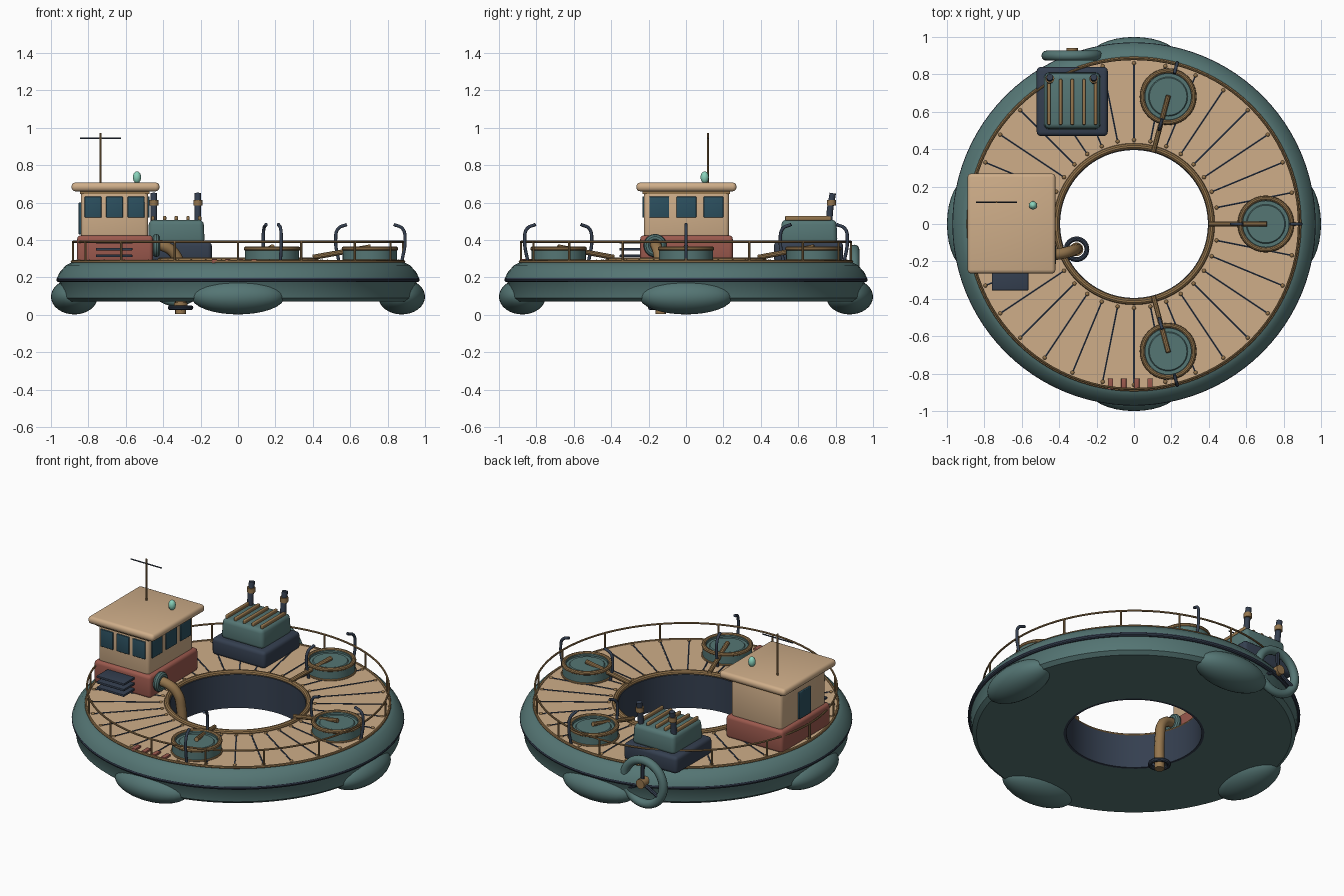
import bpy, bmesh, math
from mathutils import Vector, Matrix

if "Cube" in bpy.data.objects:
    bpy.data.objects.remove(bpy.data.objects["Cube"])

def mat(name, c):
    m = bpy.data.materials.new(name)
    m.diffuse_color = (*c, 1)
    m.use_nodes = True
    m.node_tree.nodes["Principled BSDF"].inputs["Base Color"].default_value = m.diffuse_color
    return m

TEAL = mat("teal", (0.09, 0.18, 0.175))
TAN = mat("tan", (0.62, 0.42, 0.25))
BRONZE = mat("bronze", (0.30, 0.18, 0.075))
NAVY = mat("navy", (0.035, 0.05, 0.08))
RED = mat("red", (0.33, 0.10, 0.075))
GLASS = mat("glass", (0.025, 0.08, 0.115))
MINT = mat("mint", (0.25, 0.65, 0.5))

def finish(name, bm, m, smooth=True):
    bmesh.ops.recalc_face_normals(bm, faces=bm.faces[:])
    me = bpy.data.meshes.new(name)
    bm.to_mesh(me)
    bm.free()
    me.materials.append(m)
    o = bpy.data.objects.new(name, me)
    bpy.context.collection.objects.link(o)
    if smooth:
        bpy.ops.object.select_all(action='DESELECT')
        o.select_set(True)
        bpy.context.view_layer.objects.active = o
        bpy.ops.object.shade_smooth_by_angle(angle=math.radians(35))
    return o

def lathe(name, profile, m, loc=(0, 0, 0), seg=96, closed=True, rot=None):
    """Revolve an (r, z) profile round the z axis."""
    bm = bmesh.new()
    rings = [[bm.verts.new((r * math.cos(2 * math.pi * i / seg), r * math.sin(2 * math.pi * i / seg), z))
              for i in range(seg)] for r, z in profile]
    n = len(rings)
    for k in range(n if closed else n - 1):
        a, b = rings[k], rings[(k + 1) % n]
        for i in range(seg):
            j = (i + 1) % seg
            bm.faces.new((a[i], a[j], b[j], b[i]))
    if not closed:
        bm.faces.new(rings[0])
        bm.faces.new(rings[-1])
    T = Matrix.Translation(loc)
    bmesh.ops.transform(bm, matrix=T @ rot if rot else T, verts=bm.verts[:])
    return finish(name, bm, m)

def torus(name, R, r, m, loc, seg=64, sides=10, rot=None):
    prof = [(R + r * math.cos(2 * math.pi * i / sides), r * math.sin(2 * math.pi * i / sides)) for i in range(sides)]
    return lathe(name, prof, m, loc, seg, True, rot)

def box(name, lo, hi, m, bevel=0.0, taper=1.0):
    """Axis-aligned box from min to max corner, optional rounding and top taper."""
    lo, hi = Vector(lo), Vector(hi)
    c, s = (lo + hi) / 2, hi - lo
    bm = bmesh.new()
    bmesh.ops.create_cube(bm, size=1)
    for v in bm.verts:
        t = taper if v.co.z > 0 else 1
        v.co = c + Vector((v.co.x * s.x * t, v.co.y * s.y * t, v.co.z * s.z))
    if bevel:
        bmesh.ops.bevel(bm, geom=bm.edges[:], offset=bevel, segments=3, profile=0.5, affect='EDGES')
    return finish(name, bm, m)

def ball(bm, loc, scale, u=12, v=8, rz=0):
    M = Matrix.Translation(loc) @ Matrix.Rotation(rz, 4, 'Z') @ Matrix.Diagonal((*scale, 1))
    bmesh.ops.create_uvsphere(bm, u_segments=u, v_segments=v, radius=1, matrix=M)

def rod(bm, a, b, r, seg=8):
    a, b = Vector(a), Vector(b)
    q = (b - a).to_track_quat('Z', 'Y').to_matrix().to_4x4()
    bmesh.ops.create_cone(bm, cap_ends=True, segments=seg, radius1=r, radius2=r, depth=(b - a).length,
                          matrix=Matrix.Translation((a + b) / 2) @ q)

def tube(name, pts, r, m):
    """Smooth bent pipe through the points."""
    cu = bpy.data.curves.new(name, 'CURVE')
    cu.dimensions, cu.bevel_depth, cu.bevel_resolution, cu.use_fill_caps = '3D', r, 3, True
    sp = cu.splines.new('BEZIER')
    sp.bezier_points.add(len(pts) - 1)
    for p, co in zip(sp.bezier_points, pts):
        p.co = co
        p.handle_left_type = p.handle_right_type = 'AUTO'
    cu.materials.append(m)
    o = bpy.data.objects.new(name, cu)
    bpy.context.collection.objects.link(o)

def polar(r, a, z):
    return (r * math.cos(a), r * math.sin(a), z)

# ring hull, inner well wall, rubbing strake and deck
lathe("hull", [(0.41, 0.07), (0.92, 0.07), (0.945, 0.09), (0.955, 0.18), (0.968, 0.195), (0.955, 0.225),
               (0.92, 0.265), (0.89, 0.28), (0.41, 0.28)], TEAL)
lathe("well_wall", [(0.395, 0.07), (0.411, 0.07), (0.411, 0.285), (0.395, 0.285)], NAVY)
torus("rubbing_strake", 0.957, 0.014, NAVY, (0, 0, 0.188), 96)
lathe("deck", [(0.41, 0.27), (0.885, 0.27), (0.885, 0.286), (0.41, 0.286)], TAN)
torus("inner_rim", 0.415, 0.017, BRONZE, (0, 0, 0.29), 96)
torus("deck_edge", 0.886, 0.009, BRONZE, (0, 0, 0.283), 96, 8)

# four floats under the hull
for i in range(4):
    a = i * math.pi / 2
    bm = bmesh.new()
    ball(bm, polar(0.875, a, 0.097), (0.125, 0.25, 0.095), 32, 16, a)
    finish(f"float_{i}", bm, TEAL)

# plank seams and rivets
seams, rivets = bmesh.new(), bmesh.new()
for i in range(32):
    a = 2 * math.pi * i / 32
    rod(seams, polar(0.45, a, 0.286), polar(0.855, a, 0.286), 0.005, 6)
    for r in (0.45, 0.86):
        ball(rivets, polar(r, a, 0.287), (0.011, 0.011, 0.008), 8, 6)
finish("plank_seams", seams, NAVY)
finish("deck_rivets", rivets, BRONZE)

# railing
torus("rail", 0.882, 0.006, BRONZE, (0, 0, 0.39), 96, 8)
bm = bmesh.new()
for i in range(16):
    a = 2 * math.pi * i / 16
    rod(bm, polar(0.882, a, 0.28), polar(0.882, a, 0.39), 0.006)
finish("rail_posts", bm, BRONZE)

# three hatch tubs with spout and pair of davits
for k, deg in enumerate((-75, 0, 75)):
    a = math.radians(deg)
    c = polar(0.705, a, 0)
    lathe(f"tub_{k}", [(0.145, 0.28), (0.145, 0.357), (0.122, 0.357), (0.122, 0.345), (0.105, 0.345), (0.1, 0.35)],
          TEAL, c, 40, False)
    torus(f"tub_rim_{k}", 0.138, 0.013, BRONZE, (c[0], c[1], 0.353), 40)
    torus(f"tub_foot_{k}", 0.145, 0.007, BRONZE, (c[0], c[1], 0.288), 40, 8)
    bm = bmesh.new()
    rod(bm, polar(0.40, a, 0.307), polar(0.71, a, 0.363), 0.014, 10)
    finish(f"spout_{k}", bm, BRONZE)
    tube(f"outer_davit_{k}", [polar(r, a, z) for r, z in ((0.875, 0.28), (0.893, 0.40), (0.88, 0.46), (0.833, 0.483))], 0.009, NAVY)
    tube(f"inner_davit_{k}", [polar(r, a, z) for r, z in ((0.54, 0.28), (0.522, 0.40), (0.535, 0.46), (0.582, 0.483))], 0.009, NAVY)

# wheelhouse
box("cabin_base", (-0.86, -0.245, 0.28), (-0.455, 0.25, 0.425), RED, 0.02)
box("cabin_upper", (-0.84, -0.225, 0.41), (-0.48, 0.23, 0.67), TAN, 0.02)
box("cabin_roof", (-0.89, -0.265, 0.66), (-0.42, 0.27, 0.707), TAN, 0.02)
box("cabin_eave", (-0.845, -0.232, 0.645), (-0.473, 0.235, 0.662), BRONZE)
for i in range(3):
    x, y = -0.775 + i * 0.115, -0.143 + i * 0.145
    box(f"front_window_{i}", (x - 0.045, -0.233, 0.52), (x + 0.045, -0.22, 0.632), GLASS, 0.004)
    box(f"side_window_{i}", (-0.485, y - 0.053, 0.52), (-0.472, y + 0.053, 0.632), GLASS, 0.004)
    z = 0.315 + i * 0.036
    box(f"vent_slat_{i}", (-0.76, -0.355, z - 0.007), (-0.565, -0.24, z + 0.007), NAVY, 0.003)
box("cabin_door", (-0.852, -0.06, 0.43), (-0.835, 0.06, 0.60), GLASS, 0.004)

# mast and beacon
bm = bmesh.new()
rod(bm, (-0.735, 0.117, 0.7), (-0.735, 0.117, 0.972), 0.006)
finish("mast", bm, BRONZE)
bm = bmesh.new()
rod(bm, (-0.845, 0.117, 0.943), (-0.625, 0.117, 0.943), 0.004)
finish("mast_crossbar", bm, NAVY)
bm = bmesh.new()
ball(bm, (-0.54, 0.1, 0.735), (0.022, 0.022, 0.032), 20, 12)
finish("beacon", bm, MINT)

# suction pipe into the well
tube("suction_pipe", [(-0.47, -0.165, 0.37), (-0.40, -0.16, 0.368), (-0.335, -0.145, 0.32), (-0.31, -0.135, 0.22),
                      (-0.307, -0.135, 0.005)], 0.03, BRONZE)
torus("pipe_collar", 0.042, 0.02, TEAL, (-0.437, -0.165, 0.37), 32, 10, Matrix.Rotation(math.pi / 2, 4, 'Y'))
torus("pipe_flange", 0.055, 0.013, NAVY, (-0.307, -0.135, 0.038), 32)
lathe("pipe_nozzle", [(0.036, 0.05), (0.036, 0.065)], BRONZE, (-0.307, -0.135, 0), 24, False)

# engine housing with grille bars and exhausts
box("engine_base", (-0.52, 0.47, 0.28), (-0.14, 0.84, 0.39), NAVY, 0.022)
box("engine_cover", (-0.482, 0.505, 0.38), (-0.178, 0.81, 0.508), TEAL, 0.025, 0.96)
for i in range(5):
    x = -0.455 + i * 0.0625
    box(f"grille_bar_{i}", (x - 0.009, 0.53, 0.504), (x + 0.009, 0.775, 0.528), BRONZE, 0.006)
for i, x in enumerate((-0.45, -0.215)):
    tube(f"exhaust_{i}", [(x, 0.765, 0.47), (x, 0.77, 0.56), (x, 0.785, 0.65)], 0.018, NAVY)
    lathe(f"exhaust_band_{i}", [(0.024, 0.585), (0.024, 0.615)], BRONZE, (x, 0.777, 0), 20, False)

# paddle wheel ring hung on the stern
W = Vector((-0.33, 0.9, 0.21))
torus("stern_wheel", 0.138, 0.027, TEAL, W, 48, 12, Matrix.Rotation(math.pi / 2, 4, 'X'))
bm = bmesh.new()
for i in range(3):
    a = math.radians(90 + 120 * i)
    rod(bm, W + Vector((0, 0.015, 0)), W + Vector((0.135 * math.cos(a), 0.01, 0.135 * math.sin(a))), 0.012)
finish("wheel_spokes", bm, NAVY)
bm = bmesh.new()
rod(bm, W - Vector((0, 0.05, 0)), W + Vector((0, 0.04, 0)), 0.03, 20)
finish("wheel_hub", bm, BRONZE)

# red bow treads
for i in range(4):
    x = -0.125 + i * 0.07
    box(f"bow_tread_{i}", (x - 0.014, -0.885, 0.275), (x + 0.014, -0.825, 0.298), RED, 0.003)
